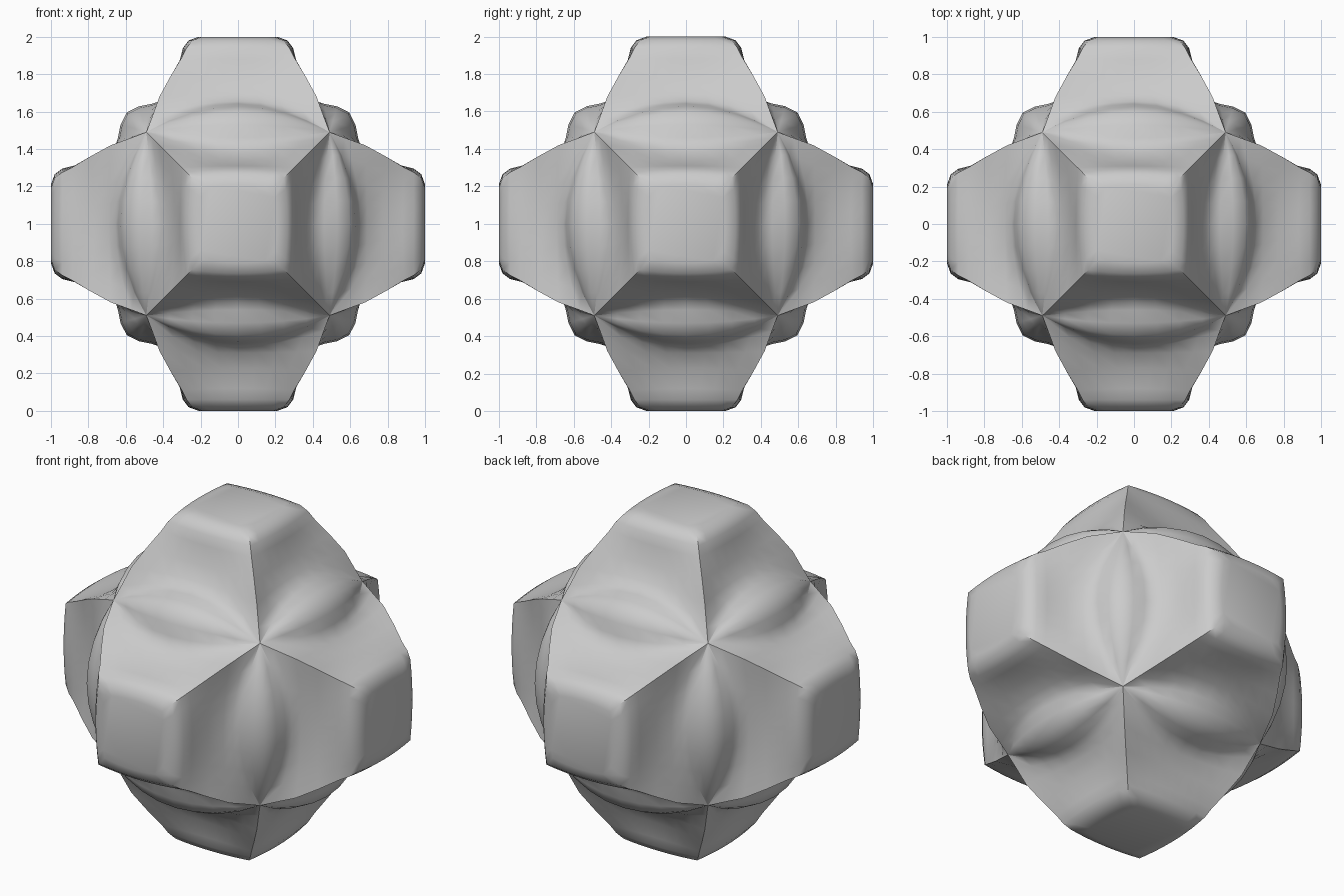
import bpy, bmesh, math
from mathutils import Vector

if "Cube" in bpy.data.objects:
    bpy.data.objects.remove(bpy.data.objects["Cube"])

# One soft grey for the whole body
grey = bpy.data.materials.new("soft_grey")
grey.use_nodes = True
colour = (0.6, 0.6, 0.6, 1)
grey.diffuse_color = colour
grey.node_tree.nodes["Principled BSDF"].inputs["Base Color"].default_value = colour

SEGMENTS = 8
CORE = 0.49
# Arm rings from tip to edge ridge: corner offset, corner height, side offset, side height
RINGS = [
    (0.19, 1.00, 0.21, 1.00),
    (0.245, 0.98, 0.265, 0.98),
    (0.275, 0.94, 0.295, 0.94),
    (0.30, 0.89, 0.31, 0.88),
    (0.36, 0.79, 0.34, 0.77),
    (0.42, 0.68, 0.385, 0.69),
    (0.46, 0.57, 0.42, 0.655),
    (CORE, CORE, 0.46, 0.642),
    (CORE, CORE, 0.53, 0.628),
    (CORE, CORE, 0.595, 0.595),
]


def ring_points(corner, corner_h, side, side_h):
    """Square loop whose four sides bow towards their middle values."""
    points = []
    for quarter in range(4):
        for i in range(SEGMENTS):
            t = 2 * i / SEGMENTS - 1
            bow = 1 - t * t
            x = corner + (side - corner) * bow
            z = corner_h + (side_h - corner_h) * bow
            y = corner * t
            for _ in range(quarter):
                x, y = -y, x
            points.append(Vector((x, y, z)))
    return points


def add_arm(bm, direction):
    """One flared arm with its grooves and its half of each edge ridge."""
    turn = Vector(direction).to_track_quat('Z', 'Y')
    loops = [[bm.verts.new(turn @ p) for p in ring_points(*r)] for r in RINGS]
    bm.faces.new(loops[0])
    count = len(loops[0])
    for inner, outer in zip(loops, loops[1:]):
        for i in range(count):
            j = (i + 1) % count
            bm.faces.new((inner[i], outer[i], outer[j], inner[j]))


# Six equal arms joined along the core's ridges
bm = bmesh.new()
for axis in range(3):
    for sign in (-1, 1):
        direction = [0, 0, 0]
        direction[axis] = sign
        add_arm(bm, direction)
bmesh.ops.remove_doubles(bm, verts=bm.verts[:], dist=0.0005)
bmesh.ops.recalc_face_normals(bm, faces=bm.faces[:])
bmesh.ops.translate(bm, verts=bm.verts[:], vec=(0, 0, 1))

mesh = bpy.data.meshes.new("six_armed_body")
bm.to_mesh(mesh)
bm.free()
mesh.materials.append(grey)
body = bpy.data.objects.new("six_armed_body", mesh)
bpy.context.collection.objects.link(body)

# Smooth surfaces, with the edge ridges kept crisp
bpy.ops.object.select_all(action='DESELECT')
body.select_set(True)
bpy.context.view_layer.objects.active = body
bpy.ops.object.shade_smooth_by_angle(angle=math.radians(40))
